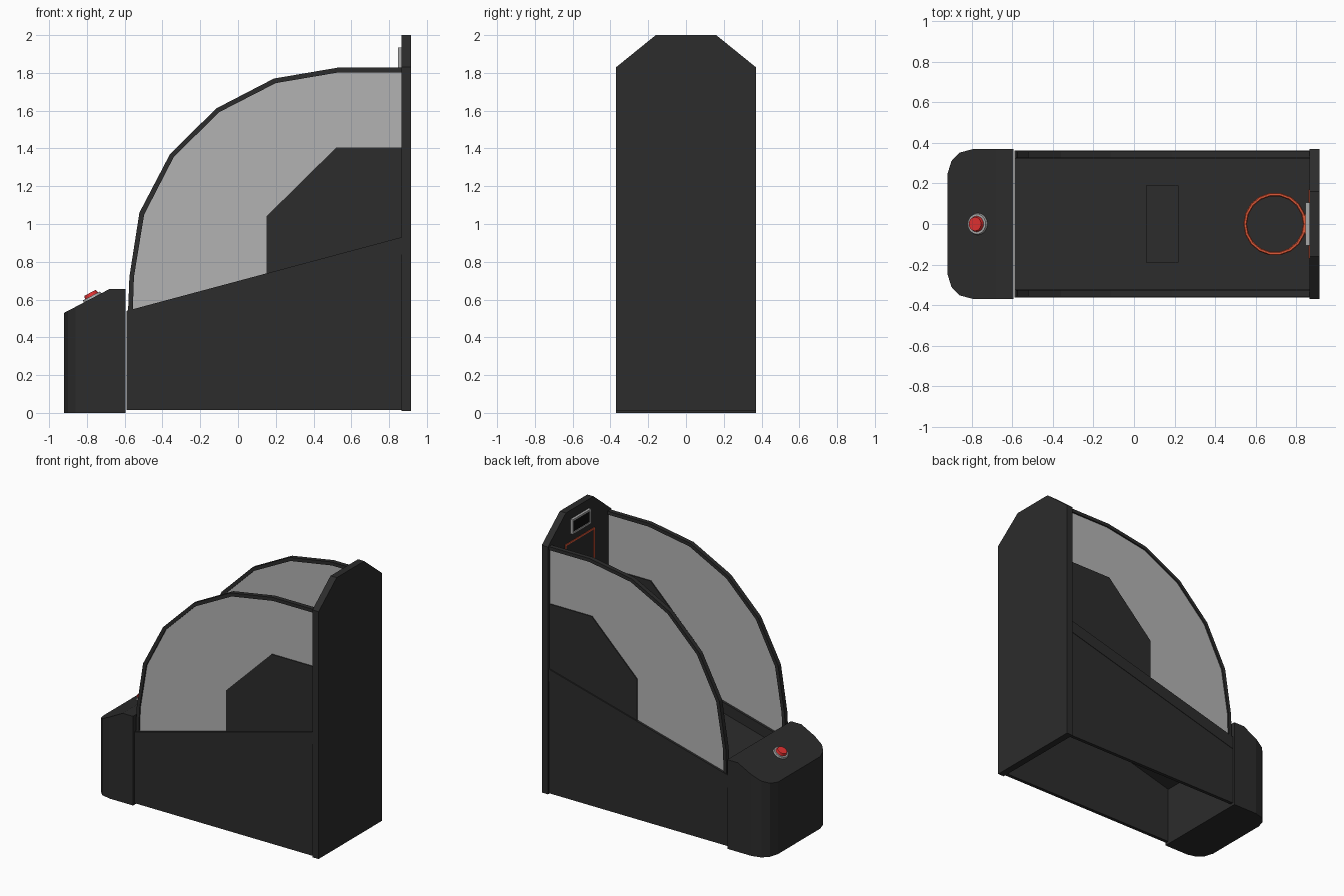
import bpy, bmesh, math
from mathutils import Vector

if "Cube" in bpy.data.objects:
    bpy.data.objects.remove(bpy.data.objects["Cube"])


def material(name, rgb):
    m = bpy.data.materials.new(name)
    m.diffuse_color = (*rgb, 1)
    m.use_nodes = True
    m.node_tree.nodes["Principled BSDF"].inputs["Base Color"].default_value = m.diffuse_color
    return m


DARK = material("dark_panel", (0.025, 0.025, 0.025))
BLACK = material("black_screen", (0.004, 0.004, 0.004))
GLASS = material("grey_net", (0.45, 0.45, 0.45))
SILVER = material("silver", (0.4, 0.4, 0.4))
ORANGE = material("orange", (0.75, 0.1, 0.04))
RED = material("red", (0.75, 0.03, 0.03))


def finish(bm, name, mat):
    bmesh.ops.recalc_face_normals(bm, faces=bm.faces)
    me = bpy.data.meshes.new(name)
    bm.to_mesh(me)
    bm.free()
    me.materials.append(mat)
    ob = bpy.data.objects.new(name, me)
    bpy.context.collection.objects.link(ob)
    return ob


def prism_mesh(points, offset):
    bm = bmesh.new()
    face = bm.faces.new([bm.verts.new(p) for p in points])
    ext = bmesh.ops.extrude_face_region(bm, geom=[face])
    moved = [g for g in ext["geom"] if isinstance(g, bmesh.types.BMVert)]
    bmesh.ops.translate(bm, verts=moved, vec=offset)
    return bm


def side_prism(name, profile, y0, y1, mat, mirror=False):
    """Extrude an x-z profile along y, optionally on both sides."""
    bm = prism_mesh([(x, y0, z) for x, z in profile], (0, y1 - y0, 0))
    ob = finish(bm, name, mat)
    if mirror:
        mod = ob.modifiers.new("Mirror", 'MIRROR')
        mod.use_axis = (False, True, False)
    return ob


def box(name, lo, hi, mat):
    return side_prism(name, [(lo[0], lo[2]), (hi[0], lo[2]), (hi[0], hi[2]), (lo[0], hi[2])],
                      lo[1], hi[1], mat)


# Backboard with clipped top corners
outline = [(-.37, .01), (.37, .01), (.37, 1.83), (.16, 2), (-.16, 2), (-.37, 1.83)]
finish(prism_mesh([(.865, y, z) for y, z in outline], (.05, 0, 0)), "backboard", DARK)

# Base: side walls, sloped rails, sloped floor (open underneath)
X0, X1 = -.59, .865
side_prism("base_wall", [(X0, .015), (X1, .015), (X1, .84), (X0, .445)], .335, .36, DARK, True)
side_prism("side_rail", [(X0, .445), (X1, .84), (X1, .93), (X0, .54)], .32, .363, DARK, True)
side_prism("ramp_floor", [(X0, .43), (X1, .825), (X1, .855), (X0, .46)], -.335, .335, DARK)


def ramp_z(x):
    return .46 + (x - X0) * .395 / 1.455


side_prism("ramp_plate", [(.06, ramp_z(.06)), (.22, ramp_z(.22)),
                          (.22, ramp_z(.22) + .012), (.06, ramp_z(.06) + .012)], -.19, .19, DARK)

# Curved side frames, nets and lower guards
outer = [(-.582, .54), (-.575, .72), (-.522, 1.06), (-.36, 1.37), (-.115, 1.612),
         (.19, 1.77), (.53, 1.828), (.865, 1.828)]
inner = [(-.557, .545), (-.551, .72), (-.497, 1.05), (-.34, 1.355), (-.1, 1.592),
         (.2, 1.746), (.535, 1.803), (.865, 1.803)]
side_prism("side_frame", outer + inner[::-1], .325, .358, DARK, True)
side_prism("side_net", inner + [(.865, .93)], .337, .347, GLASS, True)
side_prism("side_guard", [(.15, .735), (.15, 1.04), (.52, 1.405), (.865, 1.405), (.865, .925)],
           .33, .354, DARK, True)

# Front cabinet: rounded plan, sliced by a sloping top
half = [(-.595, .37), (-.79, .37), (-.86, .352), (-.9, .31), (-.92, .245)]
plan = half + [(x, -y) for x, y in reversed(half)]
bm = prism_mesh([(x, y, 0) for x, y in plan], (0, 0, .656))
slope = Vector((.24, 0, .126)).normalized()
normal = Vector((-slope.z, 0, slope.x))
bmesh.ops.bisect_plane(bm, geom=bm.verts[:] + bm.edges[:] + bm.faces[:],
                       plane_co=(-.92, 0, .53), plane_no=normal, clear_outer=True)
bmesh.ops.holes_fill(bm, edges=[e for e in bm.edges if e.is_boundary])
finish(bm, "front_cabinet", DARK)

# Start button lying on the slope
tilt = -math.atan2(slope.z, slope.x)
centre = Vector((-.77, 0, .53 + .15 * .126 / .24))
for name, radius, top, h, mat in (("button_ring", .054, .05, .012, SILVER),
                                  ("start_button", .042, .034, .03, RED)):
    bm = bmesh.new()
    bmesh.ops.create_cone(bm, cap_ends=True, segments=20, radius1=radius, radius2=top, depth=h)
    ob = finish(bm, name, mat)
    ob.location = centre + normal * h / 2
    ob.rotation_euler = (0, tilt, 0)

# Hoop and its bracket
bpy.ops.mesh.primitive_torus_add(location=(.695, 0, 1.42), major_radius=.147, minor_radius=.009,
                                 major_segments=18, minor_segments=6)
hoop = bpy.context.object
hoop.name = "hoop"
hoop.data.materials.append(ORANGE)
box("hoop_bracket", (.84, -.05, 1.395), (.866, .05, 1.43), ORANGE)

# Target square on the backboard
T = .012
for name, y0, y1, z0, z1 in (("target_top", -.17, .17, 1.77 - T, 1.77),
                             ("target_bottom", -.17, .17, 1.45, 1.45 + T),
                             ("target_left", -.17, -.17 + T, 1.45, 1.77),
                             ("target_right", .17 - T, .17, 1.45, 1.77)):
    box(name, (.861, y0, z0), (.866, y1, z1), ORANGE)

# Score display: frame and screen
box("display_screen", (.852, -.095, 1.835), (.866, .095, 1.925), BLACK)
for name, y0, y1, z0, z1 in (("display_top", -.107, .107, 1.92, 1.934),
                             ("display_bottom", -.107, .107, 1.826, 1.84),
                             ("display_left", -.107, -.093, 1.826, 1.934),
                             ("display_right", .093, .107, 1.826, 1.934)):
    box(name, (.846, y0, z0), (.866, y1, z1), SILVER)
